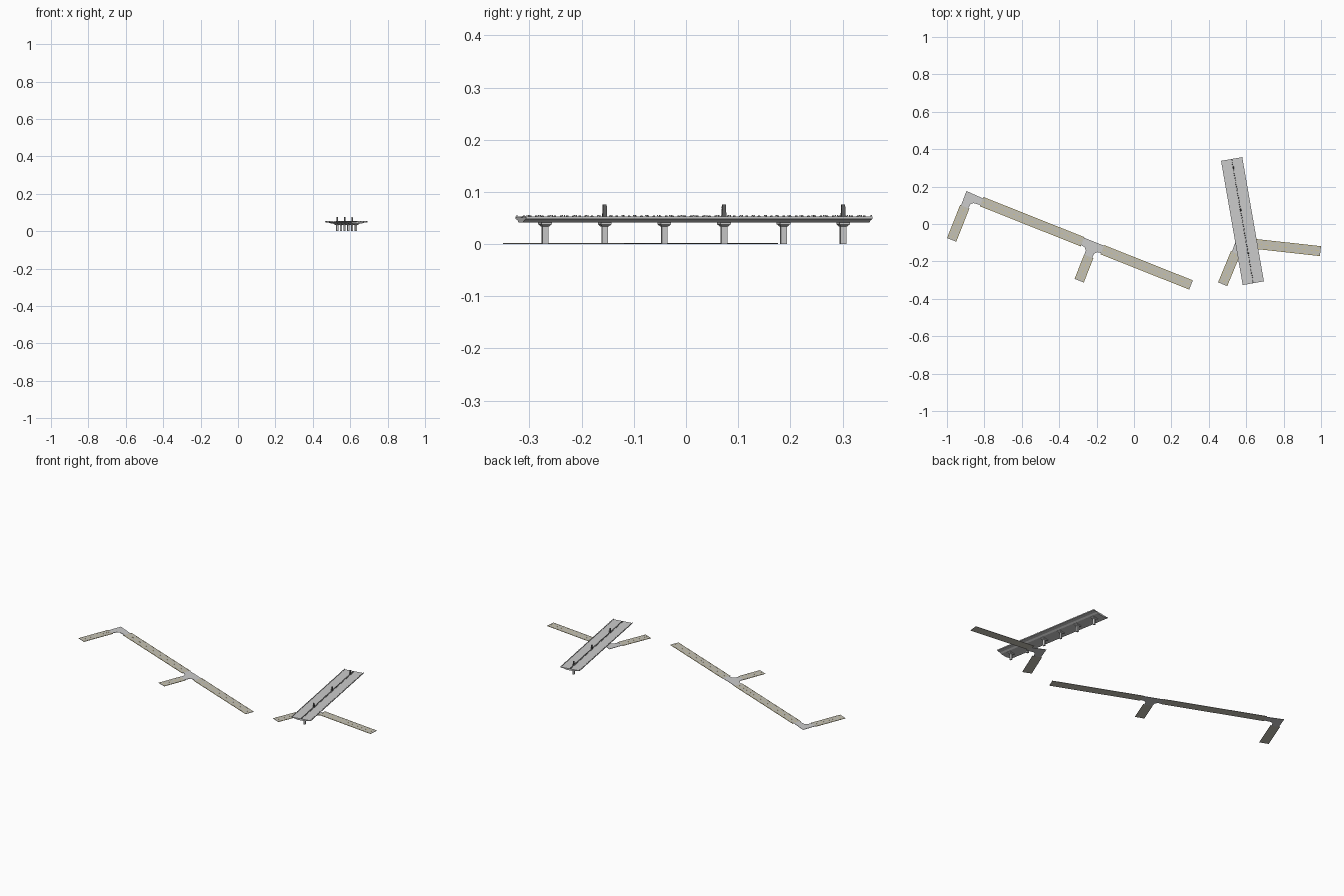
import bpy, bmesh, math
from mathutils import Matrix, Vector

if "Cube" in bpy.data.objects:
    bpy.data.objects.remove(bpy.data.objects["Cube"])


def material(name, rgb):
    m = bpy.data.materials.new(name)
    m.diffuse_color = (*rgb, 1)
    m.use_nodes = True
    m.node_tree.nodes["Principled BSDF"].inputs["Base Color"].default_value = m.diffuse_color
    return m


TAN = material("road_tan", (0.56, 0.54, 0.47))
YELLOW = material("line_yellow", (0.72, 0.58, 0.2))
DARK = material("dark_metal", (0.12, 0.12, 0.12))


def finish(bm, name, frame, mat=None):
    bmesh.ops.recalc_face_normals(bm, faces=bm.faces)
    me = bpy.data.meshes.new(name)
    bm.to_mesh(me)
    bm.free()
    ob = bpy.data.objects.new(name, me)
    ob.matrix_world = frame
    if mat:
        me.materials.append(mat)
    bpy.context.collection.objects.link(ob)
    return ob


def box(bm, x, y, z0, z1, sx, sy, top=(1, 1)):
    """Box between two heights, with an optional taper at the top."""
    vs = bmesh.ops.create_cube(bm, size=1)["verts"]
    for v in vs:
        k = top if v.co.z > 0 else (1, 1)
        v.co = Vector((x + v.co.x * sx * k[0], y + v.co.y * sy * k[1],
                       z1 if v.co.z > 0 else z0))


def prism(bm, pts, vec):
    f = bm.faces.new([bm.verts.new(p) for p in pts])
    r = bmesh.ops.extrude_face_region(bm, geom=[f])
    bmesh.ops.translate(bm, vec=vec,
                        verts=[v for v in r["geom"] if isinstance(v, bmesh.types.BMVert)])


def frame_at(x, y, angle):
    return Matrix.Translation((x, y, 0)) @ Matrix.Rotation(angle, 4, 'Z')


ROAD_W, ROAD_H = 0.053, 0.002


def road(name, a, b):
    """Straight road slab with yellow edge lines and a dashed centre line."""
    a, b = Vector(a), Vector(b)
    d = b - a
    n = d.length
    fr = frame_at(a.x, a.y, math.atan2(d.y, d.x))
    bm = bmesh.new()
    box(bm, n / 2, 0, 0, ROAD_H, n, ROAD_W)
    finish(bm, name, fr, TAN)
    bm = bmesh.new()
    for s in (-1, 1):
        box(bm, n / 2, s * (ROAD_W / 2 - 0.003), ROAD_H - 0.0005, ROAD_H + 0.0004, n, 0.002)
    count = max(2, round(n / 0.035))
    for i in range(count):
        box(bm, (i + 0.5) * n / count, 0, ROAD_H - 0.0005, ROAD_H + 0.0004,
            0.5 * n / count, 0.002)
    finish(bm, name + "_lines", fr, YELLOW)


def junction(name, pts, x, y, angle):
    bm = bmesh.new()
    prism(bm, [(u, v, 0) for u, v in pts], (0, 0, ROAD_H))
    finish(bm, name, frame_at(x, y, angle))


# Roads
road("long_road_west", (-0.815, 0.12), (-0.275, -0.095))
road("long_road_east", (-0.17, -0.137), (0.305, -0.326))
road("corner_side_road", (-0.905, 0.092), (-0.975, -0.085))
road("middle_side_road", (-0.242, -0.173), (-0.293, -0.303))
road("underpass_side_road", (0.543, -0.155), (0.474, -0.322))
road("underpass_road", (0.625, -0.104), (0.997, -0.145))

# Junction plates: one tee, two corners, with chamfered inside corners
TEE = [(-.06, .023), (.06, .023), (.06, -.019), (.036, -.023), (.024, -.036), (.022, -.062),
       (-.022, -.062), (-.024, -.036), (-.036, -.023), (-.06, -.019)]
CORNER = [(-.022, .023), (.076, .019), (.076, -.019), (.036, -.023), (.024, -.036),
          (.02, -.062), (-.02, -.062)]
TILT = math.radians(-21.7)
junction("tee_junction", TEE, -0.222, -0.116, TILT)
junction("west_corner_junction", CORNER, -0.884, 0.147, TILT)
junction("underpass_corner_junction", CORNER, 0.565, -0.097, TILT)

# Bridge deck: wing-shaped box girder with raised kerbs
BRIDGE = frame_at(0.58, 0.0155, math.radians(9.9))
L = 0.674
half = [(0.006, 0.0505), (0.0545, 0.0505), (0.0545, 0.053), (0.0575, 0.053),
        (0.0575, 0.048), (0.036, 0.0455), (0.025, 0.041)]
profile = half + [(-x, z) for x, z in reversed(half)]
bm = bmesh.new()
prism(bm, [(x, -L / 2, z) for x, z in profile], (0, L, 0))
finish(bm, "bridge_deck", BRIDGE)

# Median kerb
bm = bmesh.new()
box(bm, 0, 0, 0.050, 0.052, 0.007, L)
finish(bm, "bridge_median", BRIDGE)

# Railing posts along both edges
bm = bmesh.new()
for i in range(30):
    y = -L / 2 + 0.002 + i * (L - 0.004) / 29
    for s in (-1, 1):
        box(bm, s * 0.056, y, 0.0525, 0.0555, 0.0015, 0.002)
finish(bm, "railing_posts", BRIDGE)

# Row of dark median studs
bm = bmesh.new()
for i in range(56):
    y = -L / 2 + (i + 0.5) * L / 56
    box(bm, 0, y, 0.0515, 0.0545, 0.005, 0.006, (0.6, 0.6))
finish(bm, "median_studs", BRIDGE, DARK)

# Piers with flared caps
bm = bmesh.new()
for i in range(6):
    y = (i - 2.5) * 0.116
    box(bm, 0, y, 0.0, 0.036, 0.010, 0.0115)
    box(bm, 0, y, 0.034, 0.038, 0.016, 0.014, (2.4, 1.4))
    box(bm, 0, y, 0.038, 0.042, 0.0384, 0.020)
finish(bm, "bridge_piers", BRIDGE)

# Median lamp posts above every second pier
bm = bmesh.new()
for y in (-0.174, 0.058, 0.29):
    box(bm, 0, y, 0.050, 0.068, 0.008, 0.009, (0.8, 0.8))
    box(bm, 0, y, 0.068, 0.076, 0.007, 0.008, (0.8, 0.8))
finish(bm, "lamp_posts", BRIDGE, DARK)
